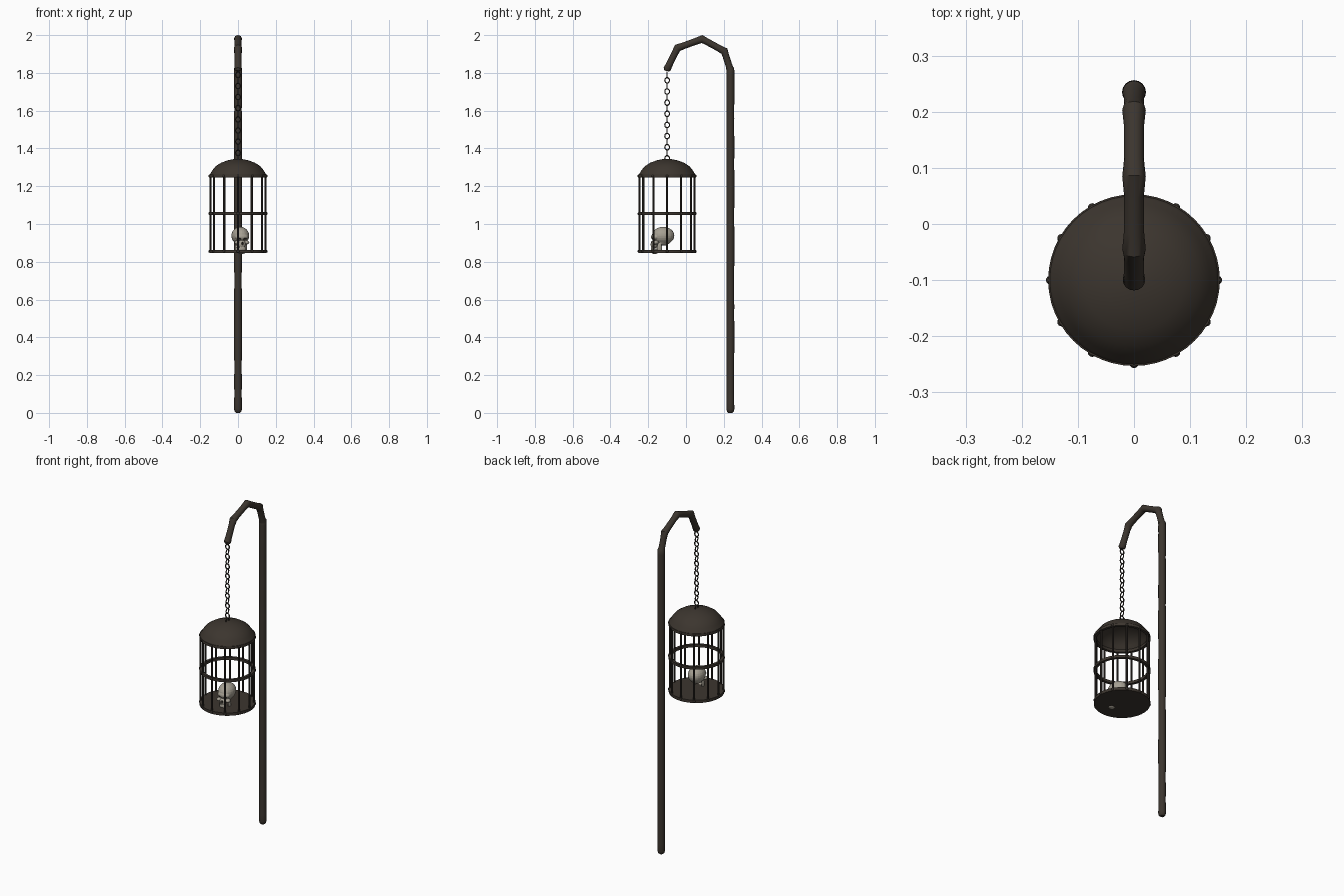
import bpy, bmesh, math, random
from mathutils import Matrix, Vector

random.seed(4)
if "Cube" in bpy.data.objects:
    bpy.data.objects.remove(bpy.data.objects["Cube"])


def material(name, rgb):
    m = bpy.data.materials.new(name)
    m.use_nodes = True
    col = (*rgb, 1.0)
    m.diffuse_color = col
    bsdf = m.node_tree.nodes["Principled BSDF"]
    bsdf.inputs["Base Color"].default_value = col
    bsdf.inputs["Roughness"].default_value = 0.9
    return m


IRON = material("rusty iron", (0.045, 0.036, 0.028))
DARK_IRON = material("dark iron", (0.032, 0.026, 0.021))
BONE = material("old bone", (0.38, 0.35, 0.29))
SHADE = material("hollow brown", (0.05, 0.042, 0.032))


def finish(bm, name, mats, angle=40):
    bmesh.ops.recalc_face_normals(bm, faces=bm.faces)
    me = bpy.data.meshes.new(name)
    bm.to_mesh(me)
    bm.free()
    for m in mats:
        me.materials.append(m)
    for p in me.polygons:
        p.use_smooth = True
    me.set_sharp_from_angle(angle=math.radians(angle))
    ob = bpy.data.objects.new(name, me)
    bpy.context.collection.objects.link(ob)
    return ob


def loft(name, pts, mat, segs, caps=True, angle=40):
    """Round tube through (y, z, radius) points lying in the plane x = 0."""
    bm = bmesh.new()
    rings = []
    for i, (y, z, r) in enumerate(pts):
        a, b = pts[max(i - 1, 0)], pts[min(i + 1, len(pts) - 1)]
        t = Vector((0, b[0] - a[0], b[1] - a[1])).normalized()
        n = Vector((0, t.z, -t.y))
        ring = []
        for k in range(segs):
            u = math.tau * k / segs
            ring.append(bm.verts.new(
                Vector((r * math.cos(u), y, z)) + n * r * math.sin(u)))
        rings.append(ring)
    for a, b in zip(rings, rings[1:]):
        for k in range(segs):
            j = (k + 1) % segs
            bm.faces.new((a[k], a[j], b[j], b[k]))
    if caps:
        bm.faces.new(rings[0])
    bm.faces.new(rings[-1])
    return finish(bm, name, [mat], angle)


def blobs(bm, items):
    """Ellipsoids given as (centre, radii); mirrored in x when off centre."""
    for c, r in items:
        for s in ((1, -1) if c[0] else (1,)):
            m = Matrix.Translation((c[0] * s, c[1], c[2])) @ Matrix.Diagonal((*r, 1))
            bmesh.ops.create_uvsphere(bm, u_segments=20, v_segments=12,
                                      radius=1, matrix=m)


def torus(bm, matrix, major, minor, segs, sides):
    rings = []
    for i in range(segs):
        a = math.tau * i / segs
        ring = []
        for k in range(sides):
            b = math.tau * (k + 0.5) / sides
            d = major + minor * math.cos(b)
            ring.append(bm.verts.new(matrix @ Vector(
                (d * math.cos(a), d * math.sin(a), minor * math.sin(b)))))
        rings.append(ring)
    for i in range(segs):
        a, b = rings[i], rings[(i + 1) % segs]
        for k in range(sides):
            j = (k + 1) % sides
            bm.faces.new((a[k], b[k], b[j], a[j]))


# Upright post, rounded foot and slightly uneven shaft
POST_Y, CAGE_Y = 0.235, -0.1
shaft = [(POST_Y, 0, 0.011), (POST_Y, 0.007, 0.018), (POST_Y, 0.02, 0.021)]
z = 0.06
while z < 1.78:
    shaft.append((POST_Y, z, 0.0205 + random.uniform(-0.001, 0.001)))
    z += 0.05
shaft += [(POST_Y, 1.8, 0.021), (POST_Y, 1.825, 0.02), (POST_Y, 1.835, 0.012)]
loft("post", shaft, IRON, 16)

# Bent arm, swollen at each joint
joints = [(POST_Y, 1.815), (0.203, 1.915), (0.085, 1.979), (-0.045, 1.932), (CAGE_Y, 1.82)]
arm = []
for (y0, z0), (y1, z1) in zip(joints, joints[1:]):
    for f, r in ((0, 0.021), (0.25, 0.0178), (0.75, 0.0178)):
        arm.append((y0 + (y1 - y0) * f, z0 + (z1 - z0) * f, r))
arm += [(CAGE_Y, 1.82, 0.02), (CAGE_Y - 0.002, 1.81, 0.013)]
loft("bent_arm", arm, IRON, 16)

# Chain of alternating links
bm = bmesh.new()
for i in range(16):
    axis = "Y" if i % 2 else "X"
    m = (Matrix.Translation((0, CAGE_Y, 1.79 - 0.0295 * i))
         @ Matrix.Diagonal((1, 1, 1.15, 1))
         @ Matrix.Rotation(math.pi / 2, 4, axis))
    torus(bm, m, 0.0125, 0.0033, 16, 6)
finish(bm, "chain", [DARK_IRON], 80)

# Domed roof of the cage, open underneath
dome = [(0.152, 1.247), (0.153, 1.258), (0.146, 1.267), (0.136, 1.284),
        (0.118, 1.306), (0.09, 1.324), (0.055, 1.337), (0.025, 1.343), (0.004, 1.345)]
roof = loft("cage_roof", [(CAGE_Y, h, r) for r, h in dome], IRON, 48, False, 60)
shell = roof.modifiers.new("shell", "SOLIDIFY")
shell.thickness = 0.005
shell.offset = -1

# Cage floor
loft("cage_floor", [(CAGE_Y, 0.846, 0.152), (CAGE_Y, 0.863, 0.152)], IRON, 48)

# Hoops around the cage
bm = bmesh.new()
for h in (1.254, 1.055):
    torus(bm, Matrix.Translation((0, CAGE_Y, h)), 0.145, 0.011, 48, 4)
finish(bm, "cage_hoops", [IRON])

# Twelve bars, and rivets where they meet hoops and floor
bars, rivets = bmesh.new(), bmesh.new()
for i in range(12):
    a = math.tau * i / 12
    c, s = math.cos(a), math.sin(a)
    bmesh.ops.create_cone(
        bars, cap_ends=True, segments=8, radius1=0.0055, radius2=0.0055, depth=0.4,
        matrix=Matrix.Translation((0.146 * c, CAGE_Y + 0.146 * s, 1.055)))
    for h in (0.855, 1.055, 1.254):
        bmesh.ops.create_uvsphere(
            rivets, u_segments=10, v_segments=6, radius=0.008,
            matrix=Matrix.Translation((0.149 * c, CAGE_Y + 0.149 * s, h)))
finish(bars, "cage_bars", [DARK_IRON])
finish(rivets, "cage_rivets", [DARK_IRON], 80)

# Skull: overlapping forms fused together, with hollows cut out
bm = bmesh.new()
blobs(bm, [
    ((0, 0.004, 0.003), (0.047, 0.06, 0.047)),         # cranium
    ((0, -0.038, -0.004), (0.036, 0.022, 0.02)),       # brow
    ((0, 0, -0.03), (0.03, 0.04, 0.02)),               # base
    ((0.027, -0.042, -0.033), (0.013, 0.016, 0.01)),   # cheekbones
    ((0, -0.045, -0.043), (0.019, 0.018, 0.022)),      # upper jaw
    ((0, -0.04, -0.082), (0.022, 0.02, 0.012)),        # chin
    ((0.025, -0.02, -0.062), (0.007, 0.014, 0.028)),   # jaw sides
])
for k in range(4):                                     # teeth
    x = 0.0025 + 0.005 * k
    blobs(bm, [((x, -0.059 + 18 * x * x, -0.066), (0.0024, 0.003, 0.009))])
skull = finish(bm, "skull", [BONE, SHADE], 180)

bm = bmesh.new()
blobs(bm, [((0.017, -0.062, -0.018), (0.0115, 0.018, 0.0105)),
           ((0, -0.066, -0.038), (0.006, 0.012, 0.009))])
hollows = finish(bm, "skull_hollow_cutter", [BONE, SHADE], 180)
for p in hollows.data.polygons:
    p.material_index = 1
hollows.hide_render = True
hollows.display_type = "WIRE"

for ob in (skull, hollows):
    ob.location = (0.013, -0.125, 0.935)
    ob.rotation_euler = (0, 0, math.radians(10))
fuse = skull.modifiers.new("fuse", "REMESH")
fuse.mode = "VOXEL"
fuse.voxel_size = 0.0022
fuse.use_smooth_shade = True
cut = skull.modifiers.new("hollows", "BOOLEAN")
cut.operation = "DIFFERENCE"
cut.solver = "EXACT"
cut.object = hollows
